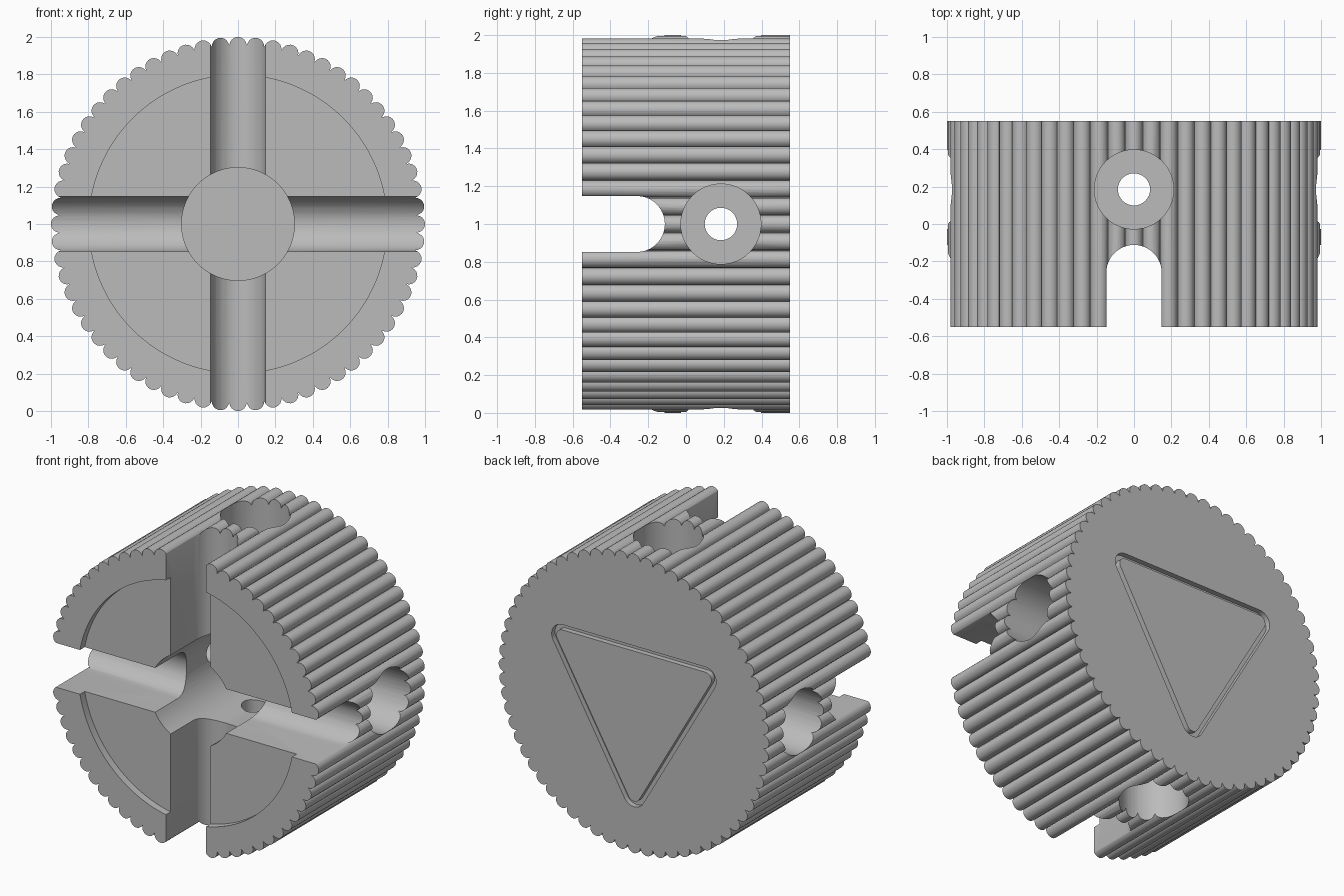
import bpy, bmesh
from math import sin, cos, pi, radians
from mathutils import Vector

cube = bpy.data.objects.get("Cube")
if cube:
    bpy.data.objects.remove(cube, do_unlink=True)

CENTRE = Vector((0, 0, 1))
HALF = 0.55          # half the thickness of the drum
HOLE_Y = 0.185       # where the radial bolt holes sit
RIDGES = 64

grey = bpy.data.materials.new("plain grey")
grey.use_nodes = True
colour = (0.5, 0.5, 0.5, 1)
grey.diffuse_color = colour
grey.node_tree.nodes["Principled BSDF"].inputs["Base Color"].default_value = colour


def arc(cx, cy, r, start, end, steps):
    angles = [start + (end - start) * i / steps for i in range(steps + 1)]
    return [(cx + r * cos(t), cy + r * sin(t)) for t in angles]


def circle(r, cx=0, cy=0, steps=64):
    return arc(cx, cy, r, 0, 2 * pi, steps)[:-1]


def prism(name, outline, axis, low, high):
    """Extrude a flat outline along an axis, around the drum centre."""
    place = {"X": lambda a, b, h: (h, a, b),
             "Y": lambda a, b, h: (a, h, b),
             "Z": lambda a, b, h: (b, a, h)}[axis]
    bm = bmesh.new()
    ends = [[bm.verts.new(CENTRE + Vector(place(a, b, h))) for a, b in outline]
            for h in (low, high)]
    for end in ends:
        bm.faces.new(end)
    for i in range(len(outline)):
        bm.faces.new((ends[0][i - 1], ends[0][i], ends[1][i], ends[1][i - 1]))
    bmesh.ops.recalc_face_normals(bm, faces=bm.faces)
    mesh = bpy.data.meshes.new(name)
    bm.to_mesh(mesh)
    bm.free()
    mesh.materials.append(grey)
    obj = bpy.data.objects.new(name, mesh)
    bpy.context.collection.objects.link(obj)
    return obj


def cut(target, cutter):
    """Subtract a cutter for good and throw it away."""
    cutter.hide_render = True
    mod = target.modifiers.new("cut", "BOOLEAN")
    mod.operation, mod.solver, mod.object = "DIFFERENCE", "EXACT", cutter
    bpy.context.view_layer.objects.active = target
    bpy.ops.object.modifier_apply(modifier=mod.name)
    bpy.data.objects.remove(cutter, do_unlink=True)


def rounded_triangle(corner):
    """Point-down triangle with rounded corners."""
    points = []
    for k in range(3):
        t = -pi / 2 + k * 2 * pi / 3
        points += arc(0.61 * cos(t), 0.61 * sin(t), corner, t - pi / 3, t + pi / 3, 10)
    return points


# Ridged drum: one rounded bead after another round the rim
rim = []
for k in range(RIDGES):
    t = 2 * pi * k / RIDGES
    rim += arc(0.954 * cos(t), 0.954 * sin(t), 0.046, t - 1.5, t + 1.5, 9)
drum = prism("ridged_drum", rim, "Y", -HALF, HALF)

# Shallow round recess and blind centre bore in the front
cut(drum, prism("front_recess", circle(0.797, steps=128), "Y", -1, -HALF + 0.05))
cut(drum, prism("centre_bore", circle(0.302), "Y", -1, 0.39))

# Crossed slots with round bottoms
slot = [(-1, -0.148)] + arc(-0.26, 0, 0.148, -pi / 2, pi / 2, 24) + [(-1, 0.148)]
for axis in "XZ":
    cut(drum, prism("slot", slot, axis, -1.3, 1.3))

# Four counterbored bolt holes round the rim
for axis in "XZ":
    cut(drum, prism("bolt_hole", circle(0.086, HOLE_Y, 0, 32), axis, -1.3, 1.3))
    for low, high in ((-1.3, -0.5), (0.5, 1.3)):
        cut(drum, prism("counterbore", circle(0.212, HOLE_Y, 0, 48), axis, low, high))

# Triangular groove in the back
groove = prism("back_groove", rounded_triangle(0.08), "Y", HALF - 0.035, 1)
cut(groove, prism("groove_core", rounded_triangle(0.045), "Y", 0.2, 1.2))
cut(drum, groove)

bpy.ops.object.select_all(action="DESELECT")
drum.select_set(True)
bpy.context.view_layer.objects.active = drum
bpy.ops.object.shade_smooth_by_angle(angle=radians(30))
